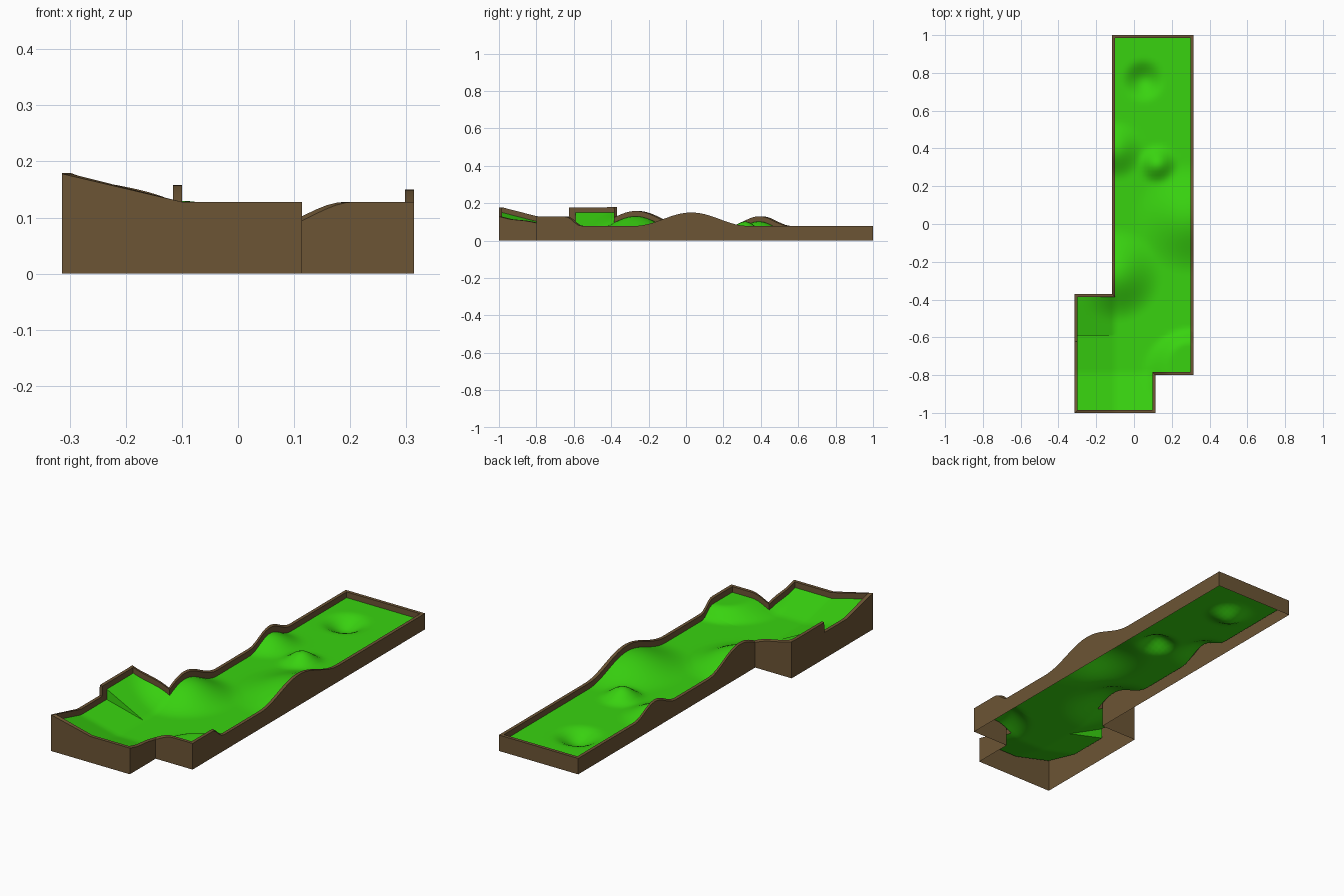
import bpy, bmesh, math

if "Cube" in bpy.data.objects:
    bpy.data.objects.remove(bpy.data.objects["Cube"])

BASE, LIP = 0.05, 0.028
# matching corners of the inner and outer wall outline
INNER = [(-.298, -.984), (.098, -.984), (.098, -.784), (.298, -.784),
         (.298, .984), (-.1, .984), (-.1, -.386), (-.298, -.386)]
OUTER = [(-.314, -1), (.114, -1), (.114, -.8), (.314, -.8),
         (.314, 1), (-.116, 1), (-.116, -.37), (-.314, -.37)]
# hills and the cup: x, y, radius, height
BUMPS = [(.3, .03, .30, .072), (-.1, -.27, .25, .08), (-.1, .39, .16, .052),
         (.125, .315, .11, .053), (.05, .76, .12, -.045)]


def smooth(t):
    t = max(0, min(1, t))
    return t * t * (3 - 2 * t)


def height(x, y, step=-.59):
    z = BASE
    for bx, by, r, h in BUMPS:
        d = math.hypot(x - bx, y - by) / r
        if d < 1:
            z += h * .5 * (1 + math.cos(math.pi * d))
    # front ramp and left banks, the rear bank being steeper
    z += .05 * max(0, min(1, (-.79 - y) / .194))
    if y < -.38:
        z += (.1 if y > step else .05) * max(0, (-.1 - x) / .198)
    # rounded bank in the right front corner
    u, v = (.3 - x) / .26, (y + .79) / .24
    r = math.hypot(u, v)
    start = .42 + .24 * v * v / max(r * r, 1e-6)
    return z + .05 * smooth((1 - r) / (1 - start))


def spaced(breaks, step=.02):
    out = []
    for a, b in zip(breaks, breaks[1:]):
        n = max(1, round((b - a) / step))
        out += [a + (b - a) * i / n for i in range(n)]
    return out + [breaks[-1]]


def make(name, bm, color):
    bmesh.ops.recalc_face_normals(bm, faces=bm.faces)
    me = bpy.data.meshes.new(name)
    bm.to_mesh(me)
    bm.free()
    ob = bpy.data.objects.new(name, me)
    bpy.context.collection.objects.link(ob)
    mat = bpy.data.materials.new(name + "_color")
    mat.diffuse_color = color
    mat.use_nodes = True
    mat.node_tree.nodes["Principled BSDF"].inputs["Base Color"].default_value = mat.diffuse_color
    me.materials.append(mat)
    bpy.ops.object.select_all(action='DESELECT')
    ob.select_set(True)
    bpy.context.view_layer.objects.active = ob
    bpy.ops.object.shade_smooth_by_angle(angle=math.radians(30))
    return ob


def inside(x, y):
    if y < -.784:
        return x < .098
    return y < -.386 or x > -.1


# putting surface
bm = bmesh.new()
xs = spaced([-.298, -.1, .098, .298])
ys = spaced([-.984, -.784, -.5902, -.5898, -.386, .984])
verts = {}


def vert(i, j):
    if (i, j) not in verts:
        verts[i, j] = bm.verts.new((xs[i], ys[j], height(xs[i], ys[j])))
    return verts[i, j]


for i in range(len(xs) - 1):
    for j in range(len(ys) - 1):
        if inside((xs[i] + xs[i + 1]) / 2, (ys[j] + ys[j + 1]) / 2):
            bm.faces.new([vert(i, j), vert(i + 1, j), vert(i + 1, j + 1), vert(i, j + 1)])
green = make("green", bm, (.04, .65, .005, 1))
if green.data.polygons[0].normal.z < 0:
    green.data.flip_normals()

# border wall: inner lip, flat cap and outer skirt following the surface
bm = bmesh.new()
rings = []
for k in range(8):
    (ax, ay), (bx, by) = INNER[k], INNER[(k + 1) % 8]
    (cx, cy), (dx, dy) = OUTER[k], OUTER[(k + 1) % 8]
    n = round(math.hypot(bx - ax, by - ay) / .02)
    ts = [i / n for i in range(n)]
    if k == 7:  # sudden step in the left wall
        ts = sorted(ts + [(y - ay) / (by - ay) for y in (-.6252, -.6248, -.5902, -.5898)])
    for t in ts:
        x, y = ax + (bx - ax) * t, ay + (by - ay) * t
        ox, oy = cx + (dx - cx) * t, cy + (dy - cy) * t
        top = height(x, y, -.625) + LIP
        rings.append([bm.verts.new(p) for p in
                      ((x, y, height(x, y)), (x, y, top), (ox, oy, top), (ox, oy, 0))])
for a, b in zip(rings, rings[1:] + rings[:1]):
    for i in range(3):
        bm.faces.new([a[i], b[i], b[i + 1], a[i + 1]])
make("border_wall", bm, (.15, .09, .035, 1))
